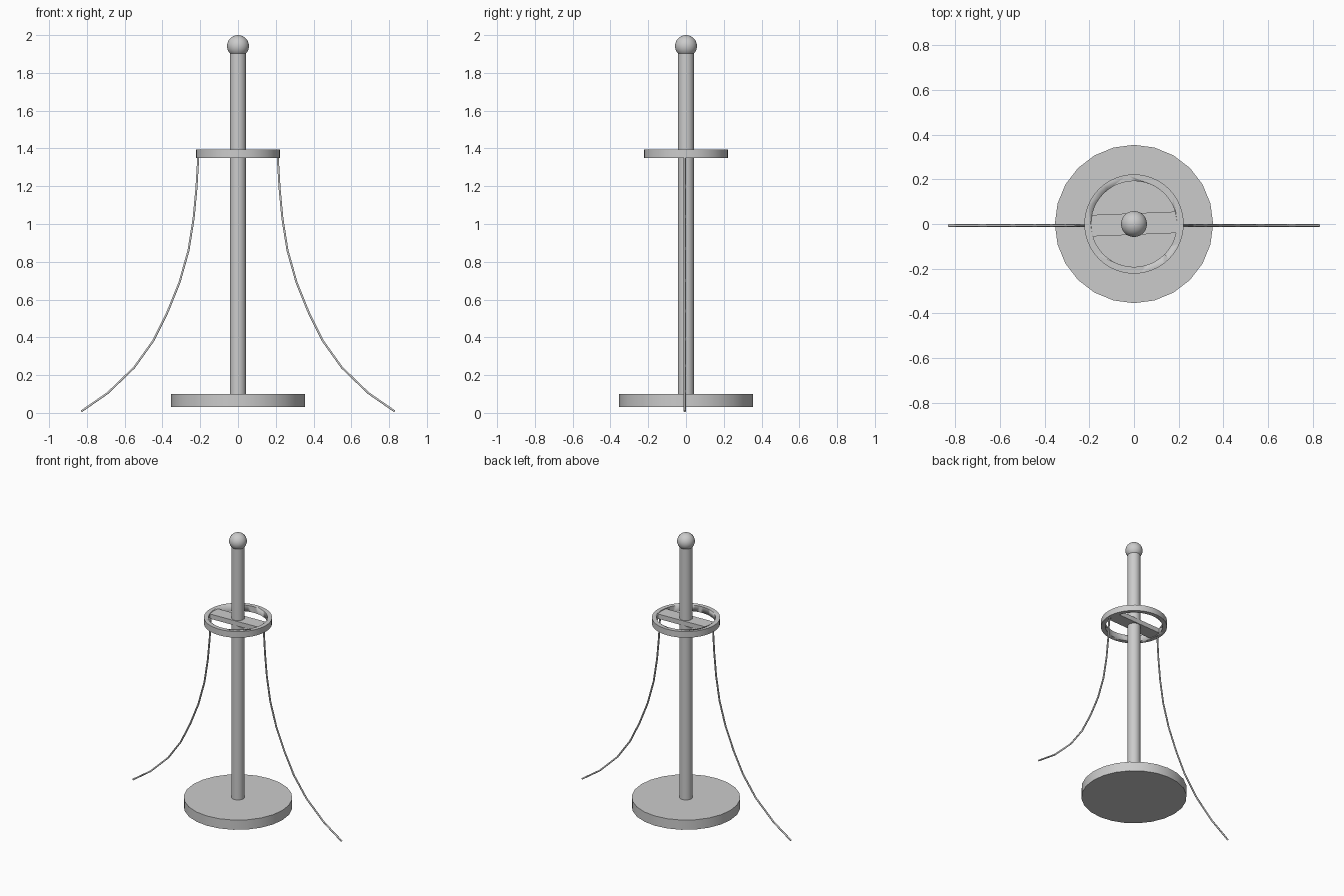
import bpy
import math

if "Cube" in bpy.data.objects:
    bpy.data.objects.remove(bpy.data.objects["Cube"], do_unlink=True)

grey = bpy.data.materials.new("light_grey")
grey.use_nodes = True
colour = (0.6, 0.6, 0.6, 1)
grey.diffuse_color = colour
grey.node_tree.nodes["Principled BSDF"].inputs["Base Color"].default_value = colour


def finish(name):
    obj = bpy.context.object
    obj.name = name
    obj.data.materials.append(grey)
    bpy.ops.object.shade_smooth_by_angle(angle=math.radians(35))
    return obj


def disc(name, radius, low, high, sides):
    bpy.ops.mesh.primitive_cylinder_add(
        vertices=sides, radius=radius, depth=high - low, location=(0, 0, (low + high) / 2))
    return finish(name)


# Stand: base, pole and ball finial
disc("base", 0.354, 0.03, 0.10, 24)
disc("pole", 0.043, 0.09, 1.92, 24)
bpy.ops.mesh.primitive_uv_sphere_add(segments=32, ring_count=16, radius=0.058, location=(0, 0, 1.942))
finish("ball_finial")

# Hoop with an open centre
hoop = disc("hoop", 0.222, 1.35, 1.394, 48)
cutter = disc("hoop_cutter", 0.192, 1.2, 1.5, 48)
cutter.hide_render = True
cutter.hide_viewport = True
cut = hoop.modifiers.new("opening", "BOOLEAN")
cut.operation = "DIFFERENCE"
cut.object = cutter
cut.solver = "EXACT"

# Crossbar inside the hoop, slightly turned
bpy.ops.mesh.primitive_cube_add(size=1, location=(0, 0, 1.372))
bpy.context.object.scale = (0.39, 0.096, 0.034)
bpy.context.object.rotation_euler.z = math.radians(2.3)
finish("crossbar")

# Hanging ropes, mirrored left and right
path = [(0.21, 1.36), (0.22, 1.19), (0.235, 1.03), (0.262, 0.86), (0.31, 0.69),
        (0.375, 0.53), (0.45, 0.38), (0.55, 0.24), (0.69, 0.105), (0.83, 0.008)]
for name, side in (("left_rope", 1), ("right_rope", -1)):
    curve = bpy.data.curves.new(name, "CURVE")
    curve.dimensions = "3D"
    curve.bevel_depth = 0.006
    curve.bevel_resolution = 1
    curve.use_fill_caps = True
    spline = curve.splines.new("POLY")
    spline.points.add(len(path) - 1)
    for point, (x, z) in zip(spline.points, path):
        point.co = (side * x, -0.007, z, 1)
    curve.materials.append(grey)
    bpy.context.collection.objects.link(bpy.data.objects.new(name, curve))
